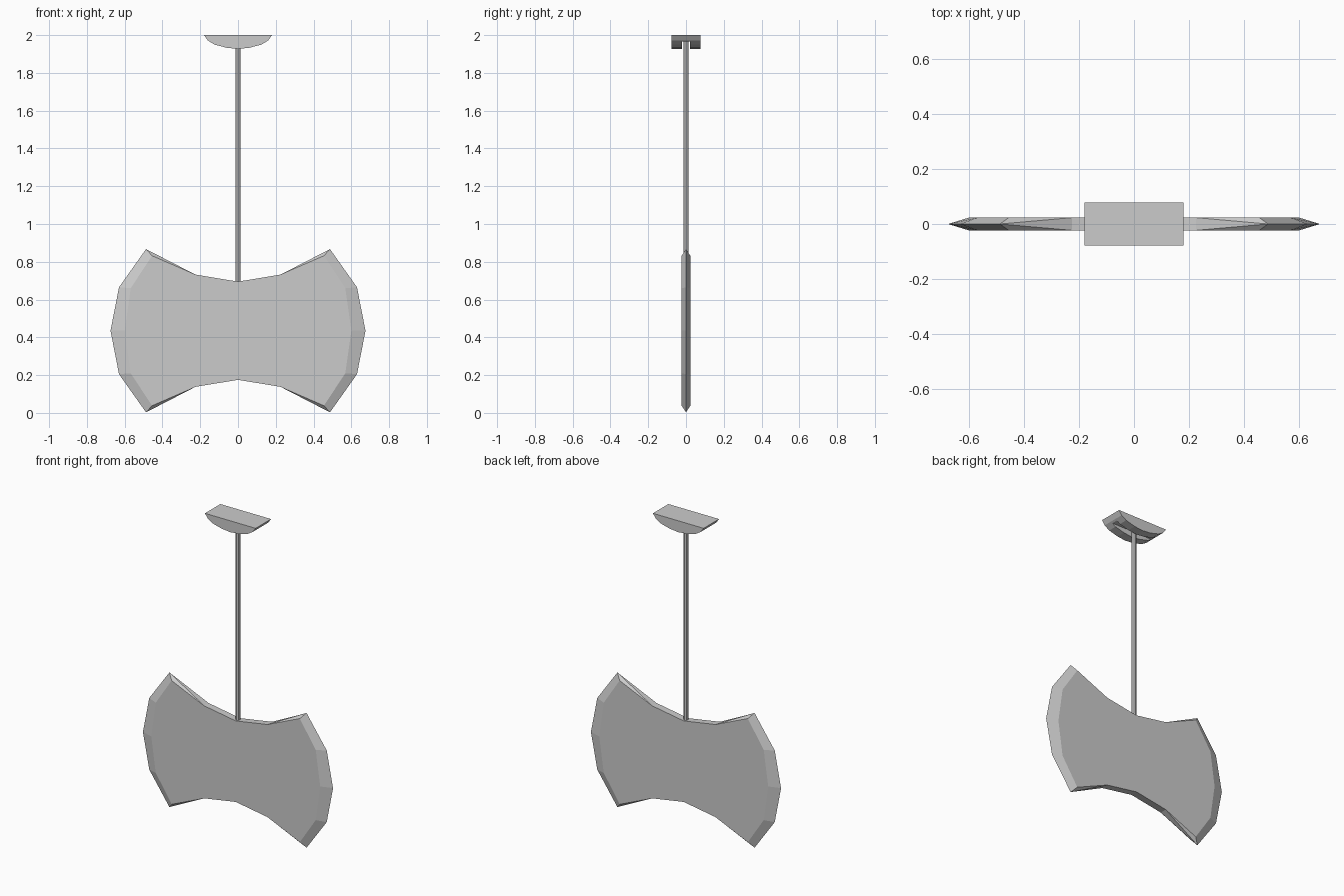
import bpy, bmesh

if "Cube" in bpy.data.objects:
    bpy.data.objects.remove(bpy.data.objects["Cube"])


def make_object(name, bm):
    bmesh.ops.remove_doubles(bm, verts=bm.verts, dist=0.0005)
    bmesh.ops.recalc_face_normals(bm, faces=bm.faces)
    mesh = bpy.data.meshes.new(name)
    bm.to_mesh(mesh)
    bm.free()
    obj = bpy.data.objects.new(name, mesh)
    bpy.context.collection.objects.link(obj)
    return obj


def mirror_x(half):
    """Complete a right-hand outline that starts and ends on x = 0."""
    return half + [(-x, z) for x, z in reversed(half) if x > 0]


# Double blade: flat cheeks, bevelled to a sharp rim on both sides
T = 0.023
MID = 0.435
cheek_top = [(0, 0.695), (0.225, 0.732), (0.455, 0.832), (0.568, 0.66), (0.60, MID)]
rim_top = [(0.487, 0.867), (0.63, 0.665), (0.675, MID)]


def flip_z(points):
    return [(x, 2 * MID - z) for x, z in reversed(points[:-1])]


cheek = cheek_top + flip_z(cheek_top)
rim = rim_top + flip_z(rim_top)
bm = bmesh.new()


def face(*pts):
    bm.faces.new([bm.verts.new(p) for p in pts])


for y in (-T, T):
    face(*[(x, y, z) for x, z in mirror_x(cheek)])
for s in (-1, 1):
    C = lambda i, y: (s * cheek[i][0], y, cheek[i][1])
    R = lambda i: (s * rim[i][0], 0, rim[i][1])
    for y in (-T, T):
        for i in range(4):
            face(C(i + 2, y), C(i + 3, y), R(i + 1), R(i))
        face(C(1, y), C(2, y), R(0))
        face(C(7, y), C(6, y), R(4))
    for a, b, tip in ((0, 1, 0), (8, 7, 4)):
        face(C(a, -T), C(b, -T), C(b, T), C(a, T))
        face(C(b, -T), C(b, T), R(tip))
make_object("double_blade", bm)

# Slim shaft from the blade to the pommel
bpy.ops.mesh.primitive_cylinder_add(vertices=8, radius=0.014, depth=1.29,
                                    location=(0, 0, 1.325))
bpy.context.object.name = "shaft"

# Pommel: half-round block extruded front to back
half = [(0, 1.927), (0.06, 1.933), (0.125, 1.95), (0.16, 1.972), (0.18, 2.0)]
outline = half + [(-x, z) for x, z in reversed(half[1:])]
bm = bmesh.new()
base = bm.faces.new([bm.verts.new((x, -0.078, z)) for x, z in outline])
ext = bmesh.ops.extrude_face_region(bm, geom=[base])
bmesh.ops.translate(bm, vec=(0, 0.156, 0),
                    verts=[v for v in ext["geom"] if isinstance(v, bmesh.types.BMVert)])
pommel = make_object("pommel", bm)

# Slot along the underside of the pommel
bpy.ops.mesh.primitive_cube_add(size=1, location=(0, 0, 1.915))
cutter = bpy.context.object
cutter.name = "slot_cutter"
cutter.scale = (0.6, 0.04, 0.1)
cutter.hide_render = True
mod = pommel.modifiers.new("slot", 'BOOLEAN')
mod.operation = 'DIFFERENCE'
mod.solver = 'EXACT'
mod.object = cutter
bpy.ops.object.select_all(action='DESELECT')
bpy.context.view_layer.objects.active = pommel
pommel.select_set(True)
bpy.ops.object.modifier_apply(modifier="slot")
bpy.data.objects.remove(cutter, do_unlink=True)
